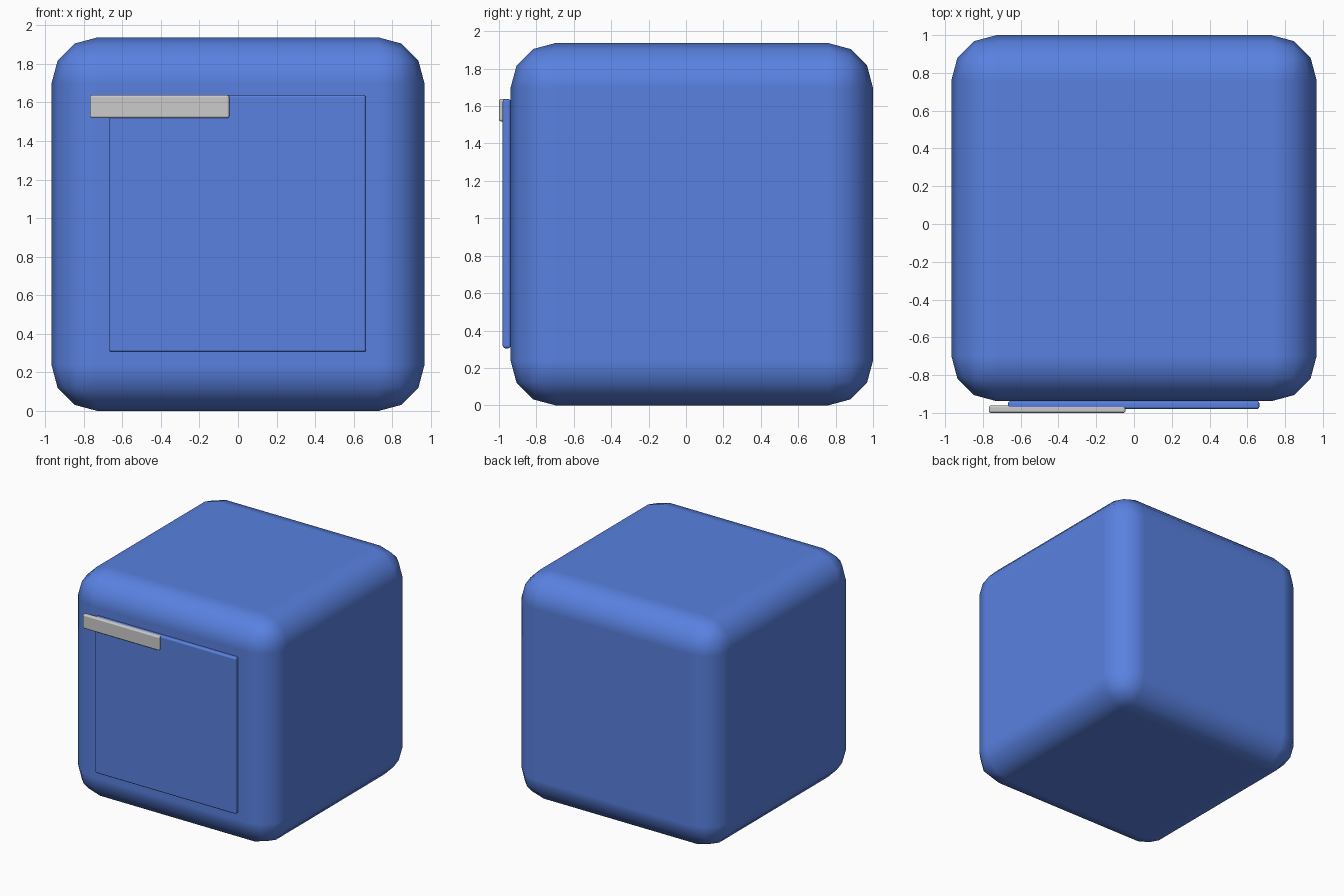
import bpy

if "Cube" in bpy.data.objects:
    bpy.data.objects.remove(bpy.data.objects["Cube"])


def material(name, color):
    mat = bpy.data.materials.new(name)
    mat.diffuse_color = color
    mat.use_nodes = True
    mat.node_tree.nodes["Principled BSDF"].inputs["Base Color"].default_value = mat.diffuse_color
    return mat


def rounded_box(name, lo, hi, radius, segments, mat=None):
    """Box between two corners with bevelled edges and smooth shading."""
    bpy.ops.mesh.primitive_cube_add(size=1, location=[(a + b) / 2 for a, b in zip(lo, hi)])
    obj = bpy.context.object
    obj.name = name
    obj.scale = [b - a for a, b in zip(lo, hi)]
    bpy.ops.object.transform_apply(location=False, rotation=False, scale=True)
    bpy.ops.object.shade_smooth()
    bevel = obj.modifiers.new("bevel", 'BEVEL')
    bevel.width = radius
    bevel.segments = segments
    bevel.harden_normals = True
    if mat:
        obj.data.materials.append(mat)
    return obj


blue = material("blue", (0.10, 0.22, 0.75, 1))

# Main rounded cabinet
rounded_box("body", (-0.967, -0.938, 0), (0.967, 1.0, 1.937), 0.24, 3, blue)

# Thin door panel on the front
rounded_box("door", (-0.667, -0.98, 0.305), (0.664, -0.937, 1.638), 0.014, 3, blue)

# Grey bar handle at the door's upper left
rounded_box("handle", (-0.768, -1.0, 1.518), (-0.045, -0.96, 1.638), 0.012, 3)
